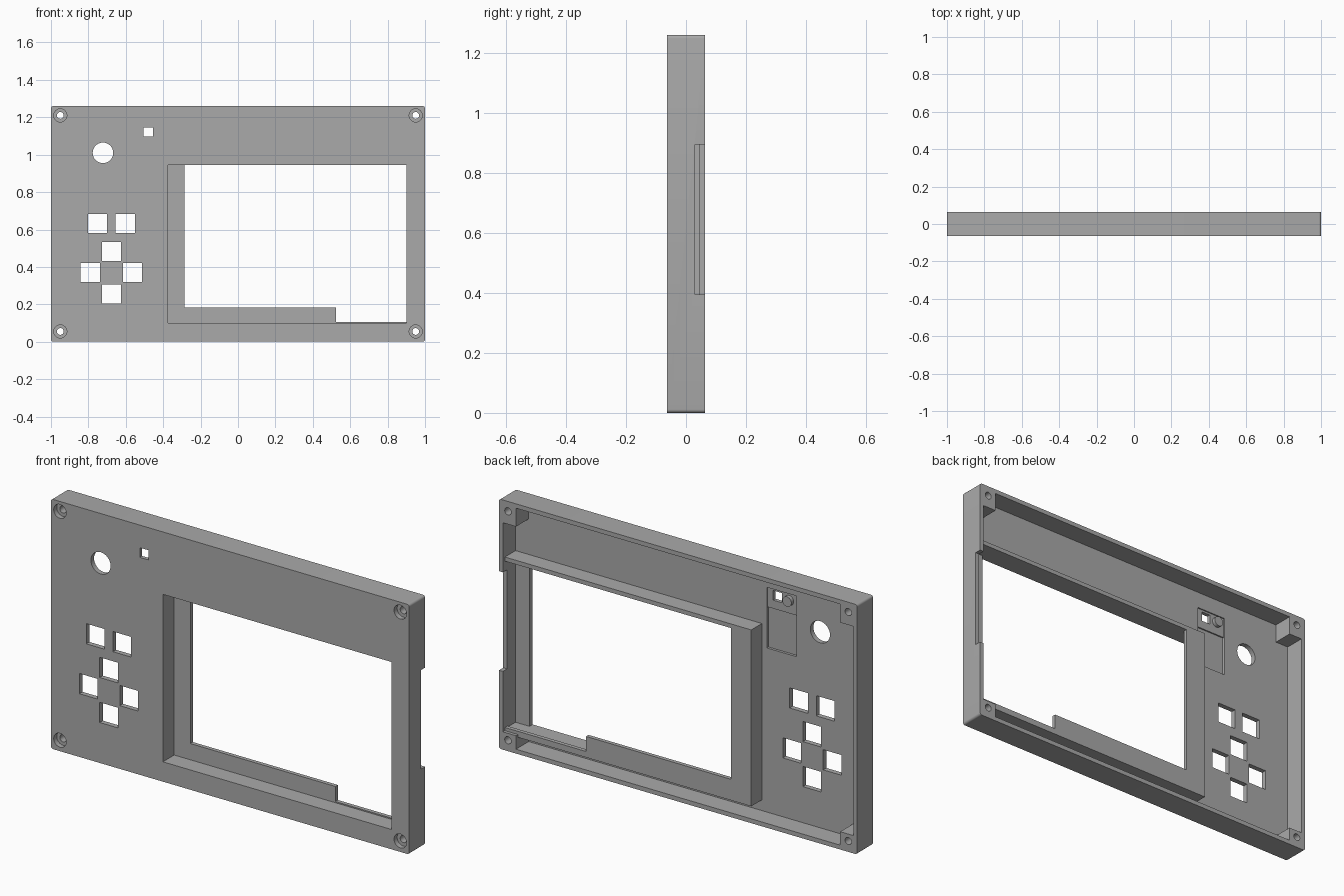
import bpy
import bmesh
from math import radians
from mathutils import Matrix

if "Cube" in bpy.data.objects:
    bpy.data.objects.remove(bpy.data.objects["Cube"], do_unlink=True)

FRONT, BACK, TOP = -0.063, 0.063, 1.26
PLATE = -0.038      # inner side of the front plate
WALL = 0.022        # wall thickness
INNER = 1 - WALL

grey = bpy.data.materials.new("plain_grey")
grey.use_nodes = True
grey.diffuse_color = (0.4, 0.4, 0.4, 1)
grey.node_tree.nodes["Principled BSDF"].inputs["Base Color"].default_value = (0.4, 0.4, 0.4, 1)


def finish(name, bm):
    mesh = bpy.data.meshes.new(name)
    bm.to_mesh(mesh)
    bm.free()
    mesh.materials.append(grey)
    obj = bpy.data.objects.new(name, mesh)
    bpy.context.collection.objects.link(obj)
    return obj


def box(name, x0, x1, y0, y1, z0, z1, corner=0):
    """Box between limits, optionally with rounded edges along y."""
    bm = bmesh.new()
    bmesh.ops.create_cube(bm, size=1)
    for v in bm.verts:
        v.co.x = x1 if v.co.x > 0 else x0
        v.co.y = y1 if v.co.y > 0 else y0
        v.co.z = z1 if v.co.z > 0 else z0
    if corner:
        edges = [e for e in bm.edges if abs(e.verts[0].co.y - e.verts[1].co.y) > 0.01]
        bmesh.ops.bevel(bm, geom=edges, offset=corner, segments=5, profile=0.5, affect='EDGES')
    return finish(name, bm)


def rod(name, x, z, radius, y0, y1):
    """Cylinder along y."""
    bm = bmesh.new()
    place = Matrix.Translation((x, (y0 + y1) / 2, z)) @ Matrix.Rotation(radians(90), 4, 'X')
    bmesh.ops.create_cone(bm, cap_ends=True, segments=32, radius1=radius, radius2=radius,
                          depth=y1 - y0, matrix=place)
    return finish(name, bm)


def cut(target, cutter):
    """Subtract the cutter from the target and remove it."""
    cutter.hide_render = True
    mod = target.modifiers.new("cut", 'BOOLEAN')
    mod.operation = 'DIFFERENCE'
    mod.solver = 'EXACT'
    mod.object = cutter
    bpy.context.view_layer.objects.active = target
    bpy.ops.object.modifier_apply(modifier=mod.name)
    bpy.data.objects.remove(cutter, do_unlink=True)


# Panel shell with rounded corners
panel = box("panel_shell", -1, 1, FRONT, BACK, 0, TOP, corner=0.012)

# Rear cavity, leaving a solid post in every corner
cut(panel, box("cavity_tall", -0.905, 0.905, PLATE, 0.2, WALL, TOP - WALL))
cut(panel, box("cavity_wide", -INNER, INNER, PLATE, 0.2, 0.09, TOP - 0.115))

# Display window in the front plate
cut(panel, box("window", -0.375, 0.90, -0.2, 0, 0.10, 0.945))

# Square button openings
half = 0.051
for x, z in [(-0.752, 0.632), (-0.603, 0.632), (-0.677, 0.482),
             (-0.79, 0.37), (-0.565, 0.37), (-0.677, 0.255)]:
    cut(panel, box("button_cut", x - half, x + half, -0.2, 0, z - half, z + half))

# Round opening
cut(panel, rod("round_cut", -0.722, 1.01, 0.055, -0.2, 0))

# Stepped recess behind the small square opening
cut(panel, box("recess_upper", -0.589, -0.425, PLATE - 0.006, 0, 1.0, 1.156))
cut(panel, box("recess_lower", -0.589, -0.425, PLATE - 0.013, 0, 0.85, 1.055))
cut(panel, box("sensor_cut", -0.504, -0.455, -0.2, 0, 1.097, 1.146))

# Counterbored screw holes in the corner posts
for x in (-0.95, 0.95):
    for z in (0.055, 1.21):
        cut(panel, rod("screw_cut", x, z, 0.018, -0.2, 0.2))
        cut(panel, rod("bore_cut", x, z, 0.035, -0.2, FRONT + 0.025))

# Slot in the side wall
cut(panel, box("side_slot", 0.95, 1.1, 0.03, 0.2, 0.395, 0.895))

# Display frame behind the window, open towards the side wall
frame = box("display_frame", -0.397, INNER, PLATE, 0.047, 0.076, 0.966)
cut(frame, box("pocket", -0.375, 1.2, -0.2, 0.027, 0.10, 0.945))
cut(frame, box("screen_cut", -0.285, 1.2, 0, 0.2, 0.182, 0.945))
cut(frame, box("notch", 0.525, 1.2, 0, 0.2, 0.106, 0.5))

# Locating peg in the recess
peg = rod("locating_peg", -0.545, 1.12, 0.025, PLATE - 0.01, PLATE + 0.012)

# Smooth the round surfaces, keep the edges crisp
for obj in (panel, frame, peg):
    bpy.ops.object.select_all(action='DESELECT')
    obj.select_set(True)
    bpy.context.view_layer.objects.active = obj
    bpy.ops.object.shade_smooth_by_angle(angle=radians(30))
